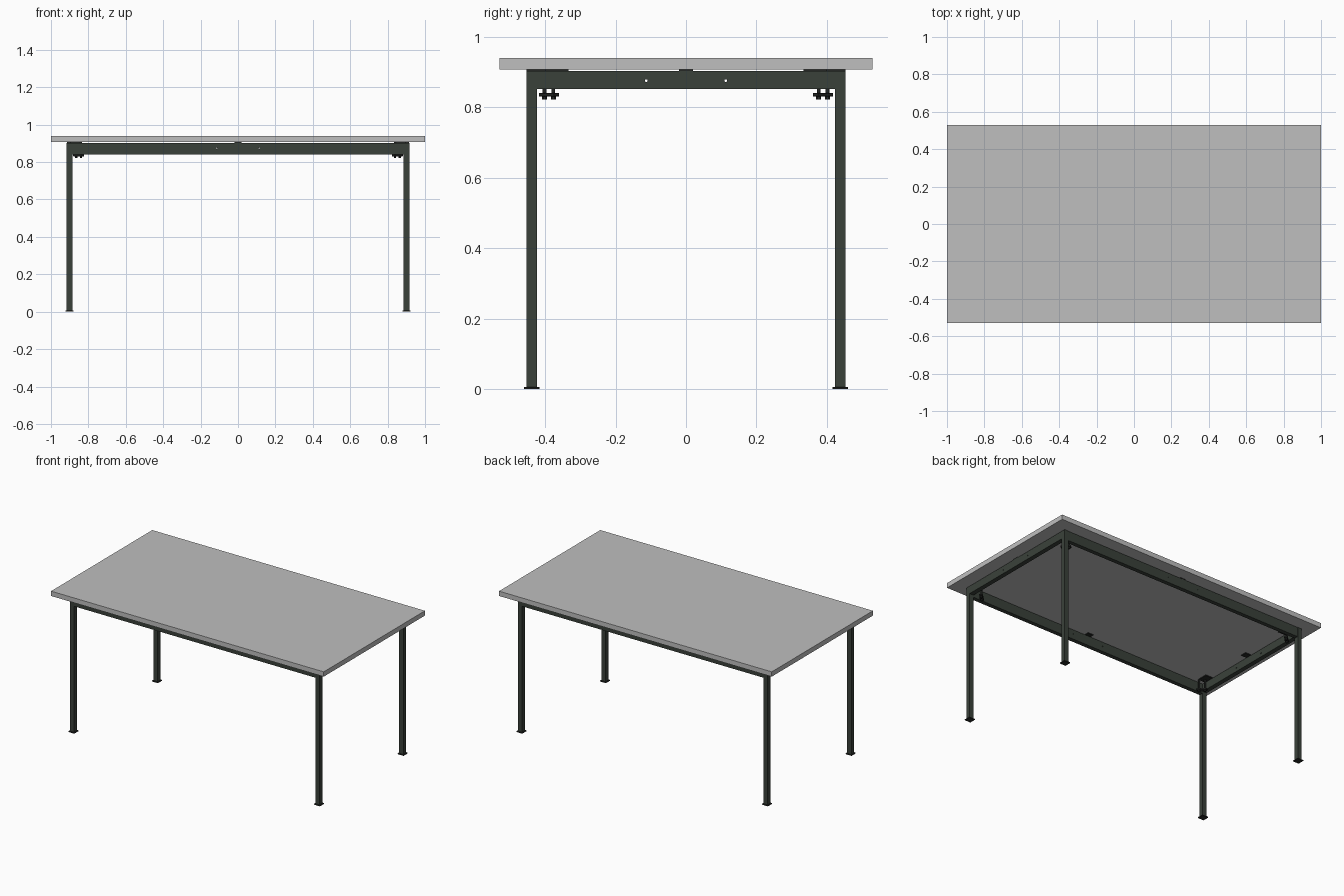
import bpy, bmesh, math
from mathutils import Matrix, Vector

cube = bpy.data.objects.get("Cube")
if cube:
    bpy.data.objects.remove(cube, do_unlink=True)


def material(name, rgb):
    m = bpy.data.materials.new(name)
    m.use_nodes = True
    m.diffuse_color = (*rgb, 1)
    m.node_tree.nodes["Principled BSDF"].inputs["Base Color"].default_value = (*rgb, 1)
    return m


TOP = material("pale grey top", (0.52, 0.52, 0.52))
FRAME = material("dark green metal", (0.042, 0.053, 0.042))
BLACK = material("black fittings", (0.018, 0.02, 0.018))


def finish(name, bm, mat):
    me = bpy.data.meshes.new(name)
    bm.to_mesh(me)
    bm.free()
    me.materials.append(mat)
    ob = bpy.data.objects.new(name, me)
    bpy.context.collection.objects.link(ob)
    return ob


def box(name, center, size, mat, angle=0, bevel=0):
    bm = bmesh.new()
    bmesh.ops.create_cube(bm, size=1, matrix=Matrix.Diagonal((*size, 1)))
    if bevel:
        bmesh.ops.bevel(bm, geom=bm.edges[:], offset=bevel, segments=1, affect='EDGES')
    bm.transform(Matrix.Translation(center) @ Matrix.Rotation(angle, 4, 'Z'))
    return finish(name, bm, mat)


def cylinder(name, center, radius, depth, mat, sides=12, axis='Z'):
    bm = bmesh.new()
    bmesh.ops.create_cone(bm, cap_ends=True, segments=sides, radius1=radius,
                          radius2=radius, depth=depth)
    turn = {'X': Matrix.Rotation(math.pi / 2, 4, 'Y'),
            'Y': Matrix.Rotation(math.pi / 2, 4, 'X'), 'Z': Matrix()}[axis]
    bm.transform(Matrix.Translation(center) @ turn)
    return finish(name, bm, mat)


def drill(rail, points, radius, axis):
    # Cut screw holes right through a rail
    for p in points:
        cutter = cylinder("hole_cutter", p, radius, 0.1, FRAME, 10, axis)
        mod = rail.modifiers.new("hole", 'BOOLEAN')
        mod.operation, mod.object, mod.solver = 'DIFFERENCE', cutter, 'EXACT'
        bpy.context.view_layer.objects.active = rail
        bpy.ops.object.modifier_apply(modifier=mod.name)
        bpy.data.objects.remove(cutter, do_unlink=True)


LEG_X, LEG_Y, TUBE = 0.901, 0.438, 0.03
RAIL_TOP, UNDERSIDE = 0.903, 0.908
TAB_Z = (RAIL_TOP + UNDERSIDE) / 2

# Table top
box("table_top", (0, 0, 0.924), (2, 1.06, 0.032), TOP)

for s in (-1, 1):
    side = "left" if s > 0 else "right"
    end = "back" if s > 0 else "front"

    # Short rail between the leg tops, long rail between the end frames
    short = box(side + "_short_rail", (s * LEG_X, 0, 0.8775),
                (TUBE, 2 * LEG_Y - TUBE, 0.051), FRAME)
    drill(short, [(s * LEG_X, y, 0.876) for y in (-0.113, 0.113)], 0.004, 'X')
    long = box(end + "_long_rail", (0, s * LEG_Y, 0.8715),
               (2 * LEG_X - TUBE, TUBE * 0.9, 0.063), FRAME)
    drill(long, [(x, s * LEG_Y, 0.874) for x in (-0.113, 0.113)], 0.003, 'Y')

    # Centre fixing tabs reaching inward under the top
    box(side + "_centre_tab", (s * 0.88, 0, TAB_Z), (0.07, 0.04, 0.005), BLACK)
    box(end + "_centre_tab", (0, s * 0.425, TAB_Z), (0.04, 0.055, 0.005), BLACK)

    for t in (-1, 1):
        corner = side + ("_back_" if t > 0 else "_front_")
        # Leg and foot plate
        box(corner + "leg", (s * LEG_X, t * LEG_Y, 0.4545),
            (TUBE, TUBE, 0.897), FRAME)
        box(corner + "foot", (s * LEG_X, t * LEG_Y, 0.003),
            (0.045, 0.044, 0.006), BLACK, bevel=0.001)
        # Corner tab under the top
        box(corner + "tab", (s * 0.865, t * 0.367, TAB_Z), (0.06, 0.068, 0.005), BLACK)
        # Diagonal clamp with two hanging bolts
        mid = Vector((s * 0.852, t * 0.389, 0.836))
        along = Vector((s, -t, 0)).normalized()
        box(corner + "clamp", mid, (0.062, 0.022, 0.01), BLACK,
            math.atan2(along.y, along.x), 0.001)
        for i, k in enumerate((-0.018, 0.018)):
            p = mid + along * k
            cylinder(corner + f"bolt_{i}", (p.x, p.y, 0.868), 0.005, 0.072, BLACK)
            cylinder(corner + f"bolt_head_{i}", (p.x, p.y, 0.827), 0.007, 0.01, BLACK, 6)
